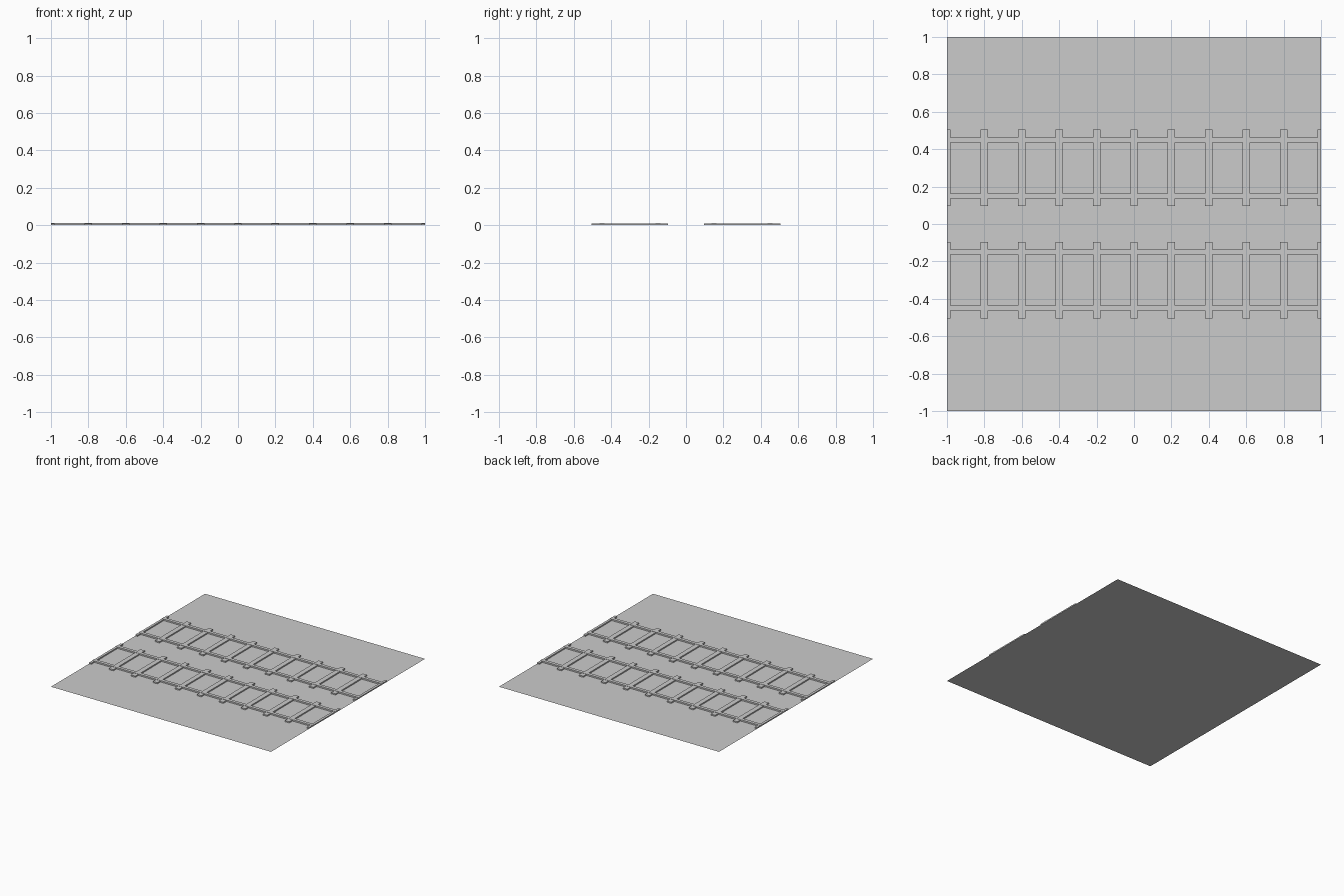
import bpy

if "Cube" in bpy.data.objects:
    bpy.data.objects.remove(bpy.data.objects["Cube"])

def box(name, x0, x1, y0, y1, z0, z1):
    bpy.ops.mesh.primitive_cube_add(size=1, location=((x0 + x1) / 2, (y0 + y1) / 2, (z0 + z1) / 2))
    o = bpy.context.object
    o.name = name
    o.scale = (x1 - x0, y1 - y0, z1 - z0)
    bpy.ops.object.transform_apply(location=False, rotation=False, scale=True)

# flat ground tile
bpy.ops.mesh.primitive_plane_add(size=2)
bpy.context.object.name = "ground_tile"

# two parallel tracks
for side, yc in (("front", -0.3), ("back", 0.3)):
    # sleepers, cut in half at the tile edges
    for i in range(11):
        x = -1 + 0.2 * i
        box(f"{side}_sleeper_{i}", max(x - 0.02, -1), min(x + 0.02, 1),
            yc - 0.205, yc + 0.205, 0, 0.01)
    # pair of rails
    for k, dy in enumerate((-0.15, 0.15)):
        box(f"{side}_rail_{k}", -1, 1, yc + dy - 0.0135, yc + dy + 0.0135, 0, 0.012)
